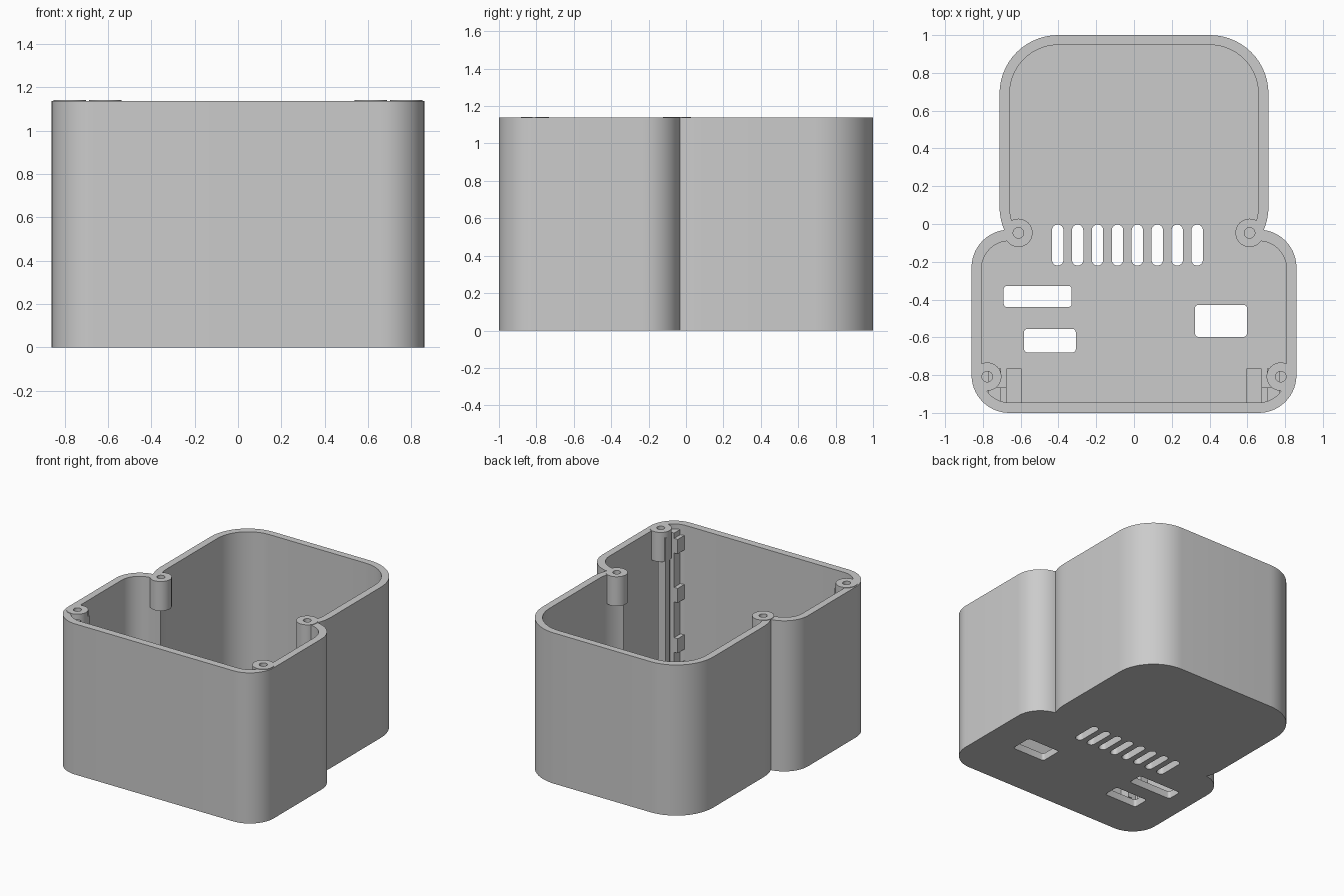
import bpy
import bmesh
from math import cos, sin, pi

HEIGHT = 1.138
FLOOR = 0.055

default = bpy.data.objects.get("Cube")
if default:
    bpy.data.objects.remove(default, do_unlink=True)

plastic = bpy.data.materials.new("grey plastic")
plastic.use_nodes = True
grey = (0.6, 0.6, 0.6, 1)
plastic.diffuse_color = grey
plastic.node_tree.nodes["Principled BSDF"].inputs["Base Color"].default_value = grey


def prism(name, outline, z0, z1):
    """Extrude a flat outline from z0 up to z1."""
    bm = bmesh.new()
    base = bm.faces.new([bm.verts.new((x, y, z0)) for x, y in outline])
    top = bmesh.ops.extrude_face_region(bm, geom=[base])["geom"]
    verts = [v for v in top if isinstance(v, bmesh.types.BMVert)]
    bmesh.ops.translate(bm, verts=verts, vec=(0, 0, z1 - z0))
    bmesh.ops.recalc_face_normals(bm, faces=bm.faces)
    mesh = bpy.data.meshes.new(name)
    bm.to_mesh(mesh)
    bm.free()
    mesh.materials.append(plastic)
    obj = bpy.data.objects.new(name, mesh)
    bpy.context.collection.objects.link(obj)
    return obj


def rounded(x0, x1, y0, y1, r, steps=14):
    """Outline of a rectangle with rounded corners."""
    corners = [(x1 - r, y1 - r), (x0 + r, y1 - r), (x0 + r, y0 + r), (x1 - r, y0 + r)]
    return [(cx + r * cos((q + i / steps) * pi / 2), cy + r * sin((q + i / steps) * pi / 2))
            for q, (cx, cy) in enumerate(corners) for i in range(steps + 1)]


def circle(cx, cy, r, sides=40):
    return [(cx + r * cos(2 * pi * i / sides), cy + r * sin(2 * pi * i / sides))
            for i in range(sides)]


def box(name, x0, x1, y0, y1, z0, z1):
    return prism(name, [(x0, y0), (x1, y0), (x1, y1), (x0, y1)], z0, z1)


def combine(target, tool, operation):
    """Apply a boolean and remove the tool object."""
    mod = target.modifiers.new("cut", "BOOLEAN")
    mod.operation = operation
    mod.solver = "EXACT"
    mod.object = tool
    bpy.context.view_layer.objects.active = target
    bpy.ops.object.modifier_apply(modifier=mod.name)
    bpy.data.objects.remove(tool, do_unlink=True)


# Outer body: a narrow rear bay joined to a wide front bay
shell = prism("enclosure_shell", rounded(-0.86, 0.86, -1, -0.03, 0.2), 0, HEIGHT)
combine(shell, prism("rear_bay", rounded(-0.712, 0.712, -0.22, 1, 0.31), 0, HEIGHT), "UNION")

# Hollow interior
cavity = prism("cavity", rounded(-0.807, 0.807, -0.945, -0.09, 0.147), FLOOR, HEIGHT + 0.2)
combine(cavity, prism("rear_cavity", rounded(-0.658, 0.658, -0.168, 0.948, 0.257),
                      FLOOR, HEIGHT + 0.2), "UNION")
combine(shell, cavity, "DIFFERENCE")

# Screw posts with blind holes
for side in (-1, 1):
    for x, y in ((0.612, -0.047), (0.777, -0.808)):
        combine(shell, prism("post", circle(side * x, y, 0.075), 0.92, HEIGHT + 0.004), "UNION")
        combine(shell, prism("drill", circle(side * x, y, 0.028, 24), 0.96, HEIGHT + 0.1),
                "DIFFERENCE")

# Vent slots through the floor
for i in range(8):
    x = -0.404 + i * 0.1055
    combine(shell, prism("vent", rounded(x - 0.03, x + 0.03, -0.22, -0.003, 0.0295, 8),
                         -0.1, FLOOR + 0.1), "DIFFERENCE")

# Connector openings through the floor
for x0, x1, y0, y1 in ((-0.69, -0.33, -0.44, -0.327),
                       (-0.582, -0.308, -0.68, -0.555),
                       (0.323, 0.598, -0.598, -0.428)):
    combine(shell, prism("opening", rounded(x0, x1, y0, y1, 0.018, 5),
                         -0.1, FLOOR + 0.1), "DIFFERENCE")

bpy.ops.object.select_all(action="DESELECT")
shell.select_set(True)
bpy.context.view_layer.objects.active = shell
bpy.ops.object.shade_smooth_by_angle()

# Board guides in both front corners
for side, label in ((-1, "right"), (1, "left")):
    def guide(name, x0, x1, y0, y1, z0, z1):
        a, b = sorted((side * x0, side * x1))
        return box(f"{label}_{name}", a, b, y0, y1, z0, z1)

    guide("rear_rail", 0.705, 0.75, -0.81, -0.765, FLOOR, 1.1)
    guide("front_rail", 0.705, 0.75, -0.95, -0.865, FLOOR, 1.1)
    guide("slot_back", 0.74, 0.77, -0.92, -0.765, FLOOR, 1.1)
    guide("board_stop", 0.595, 0.675, -0.95, -0.765, FLOOR, FLOOR + 0.06)
    for n, z in enumerate((0.2, 0.58, 0.95)):
        guide(f"rail_tooth_{n + 1}", 0.675, 0.705, -0.95, -0.865, z, z + 0.11)
